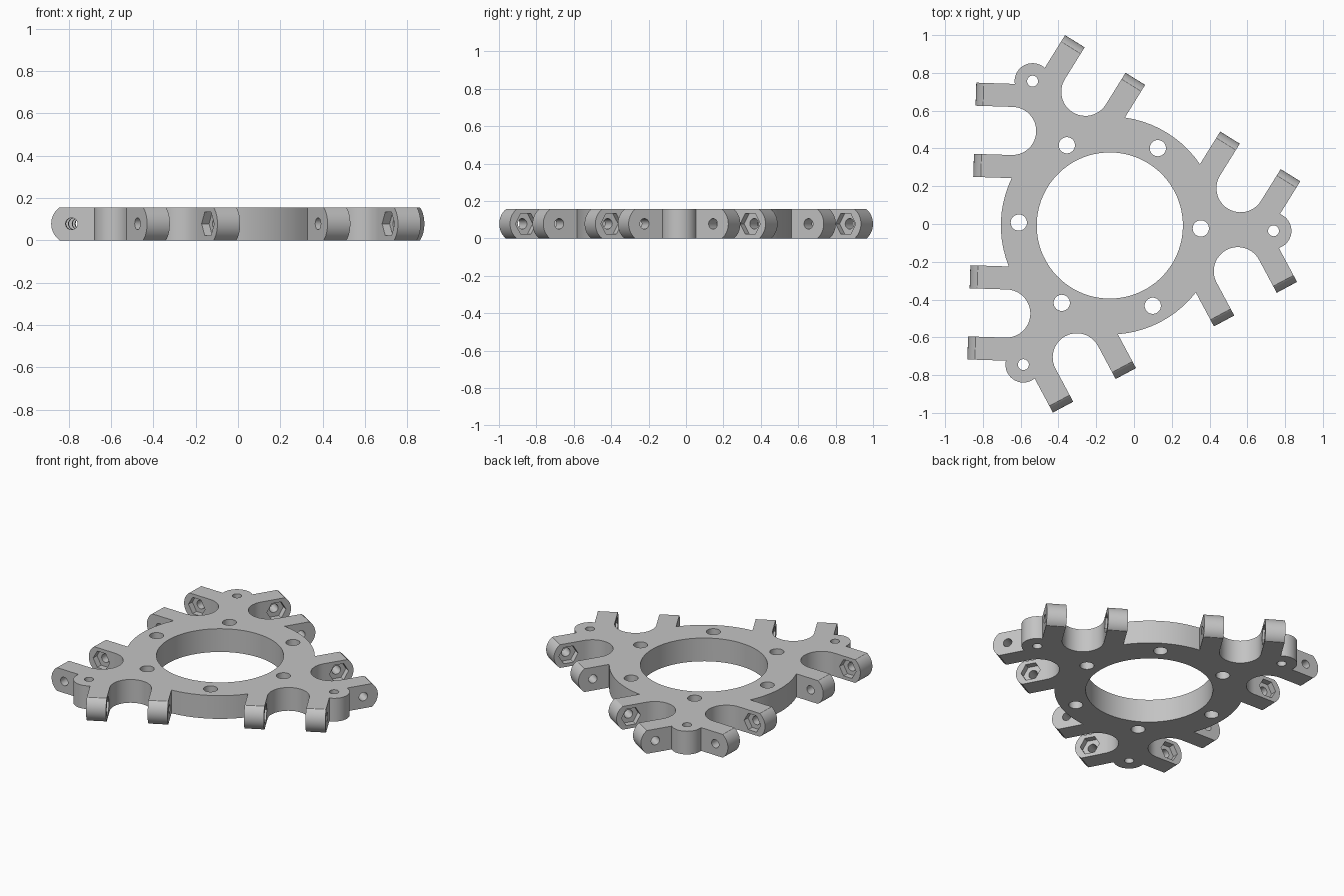
import bpy, bmesh
from math import radians, degrees, sin, cos, asin, sqrt
from mathutils import Matrix, Vector

if "Cube" in bpy.data.objects:
    bpy.data.objects.remove(bpy.data.objects["Cube"], do_unlink=True)

# Main dimensions
CENTER = Vector((-0.128, -0.008, 0))
TWIST = -1.85
THICK = 0.156
MID = THICK / 2
RING_IN, RING_OUT = 0.387, 0.577
ARM_IN, ARM_OUT, ARM_HALF = 0.295, 0.672, 0.061
TIP, TIP_R = 0.731, 0.096
SLOT_X = 0.533
BOSS_DIST, BOSS_R = 0.867, 0.095
PIVOT_X = TIP - TIP_R


def arc(cx, cy, r, a0, a1, n):
    """Points along an arc, both ends included (degrees)."""
    angles = [radians(a0 + (a1 - a0) * i / n) for i in range(n + 1)]
    return [(cx + r * cos(a), cy + r * sin(a)) for a in angles]


def circle(cx, cy, r, n):
    return arc(cx, cy, r, 0, 360, n)[:-1]


def prism(bm, pts, lo, hi, matrix):
    """Closed prism from a 2D outline, extruded from lo to hi."""
    bottom = [bm.verts.new(matrix @ Vector((x, y, lo))) for x, y in pts]
    top = [bm.verts.new(matrix @ Vector((x, y, hi))) for x, y in pts]
    bm.faces.new(bottom[::-1])
    bm.faces.new(top)
    n = len(pts)
    for i in range(n):
        j = (i + 1) % n
        bm.faces.new((bottom[i], bottom[j], top[j], top[i]))


def to_object(bm, name):
    bmesh.ops.recalc_face_normals(bm, faces=bm.faces[:])
    mesh = bpy.data.meshes.new(name)
    bm.to_mesh(mesh)
    bm.free()
    obj = bpy.data.objects.new(name, mesh)
    bpy.context.collection.objects.link(obj)
    return obj


def turned(angle):
    return Matrix.Translation(CENTER) @ Matrix.Rotation(radians(angle), 4, 'Z')


# Each side has four parallel arms pointing outward along local x
side_angles = [TWIST + 60 + 120 * k for k in range(3)]
sideways = Matrix.Rotation(radians(90), 4, 'X')

# Outline of one side: arms, slots, ring edge and the corner boss
outer = ARM_OUT + ARM_HALF
slot_lo, slot_hi = ARM_IN + ARM_HALF, ARM_OUT - ARM_HALF
slot_r = (slot_hi - slot_lo) / 2
notch = ARM_IN - ARM_HALF
blank_tip = TIP + 0.01
ring_a = degrees(asin(notch / RING_OUT))
half = [(blank_tip, notch), (blank_tip, slot_lo)]
half += arc(SLOT_X, slot_lo + slot_r, slot_r, 270, 90, 24)
half += [(blank_tip, slot_hi), (blank_tip, outer)]
boss_x, boss_y = BOSS_DIST * cos(radians(60)), BOSS_DIST * sin(radians(60))
boss_a = degrees(asin((outer - boss_y) / BOSS_R))
side = [(x, -y) for x, y in reversed(half)]
side += arc(0, 0, RING_OUT, -ring_a, ring_a, 10)
side += half
side += arc(boss_x, boss_y, BOSS_R, boss_a, 120 - boss_a, 20)

outline = []
for a in side_angles:
    rot = Matrix.Rotation(radians(a), 2)
    outline += [tuple(rot @ Vector(p)) for p in side]
bm = bmesh.new()
prism(bm, outline, 0, THICK, Matrix.Translation(CENTER))
plate = to_object(bm, "mounting_ring")

# Cutters: round holes, hexagonal nut pockets, rounded arm tips
holes, pockets, tips = bmesh.new(), bmesh.new(), bmesh.new()
prism(holes, circle(0, 0, RING_IN, 80), -0.1, 0.3, turned(TWIST))
for k in range(6):
    prism(holes, circle(0.482, 0, 0.043, 32), -0.1, 0.3, turned(TWIST + 60 * k))
tip_profile = arc(PIVOT_X, MID, TIP_R, -60, 60, 20)
tip_profile += [(0.8, tip_profile[-1][1]), (0.8, tip_profile[0][1])]
for a in side_angles:
    prism(holes, circle(BOSS_DIST, 0, 0.029, 24), -0.1, 0.3, turned(a + 60))
    across = turned(a) @ sideways
    prism(tips, tip_profile, -0.8, 0.8, across)
    for s in (-1, 1):
        for arm in (ARM_IN, ARM_OUT):
            ends = sorted((s * (arm - 0.08), s * (arm + 0.08)))
            prism(holes, circle(PIVOT_X, MID, 0.028, 24), *ends, across)
        for lo, hi in ((slot_lo - 0.04, slot_lo + 0.02), (slot_hi - 0.02, slot_hi + 0.04)):
            ends = sorted((s * lo, s * hi))
            prism(pockets, circle(PIVOT_X, MID, 0.063, 6), *ends, across)

bpy.context.view_layer.objects.active = plate
for bm, name in ((tips, "tip_cutter"), (holes, "hole_cutter"), (pockets, "pocket_cutter")):
    cutter = to_object(bm, name)
    cutter.hide_render = True
    mod = plate.modifiers.new(name, 'BOOLEAN')
    mod.operation = 'DIFFERENCE'
    mod.solver = 'EXACT'
    mod.object = cutter
    bpy.ops.object.modifier_apply(modifier=name)
    bpy.data.objects.remove(cutter, do_unlink=True)

# Single grey material
grey = bpy.data.materials.new("plain_grey")
grey.use_nodes = True
color = (0.55, 0.55, 0.55, 1)
grey.diffuse_color = color
grey.node_tree.nodes["Principled BSDF"].inputs["Base Color"].default_value = color
plate.data.materials.clear()
plate.data.materials.append(grey)

# Smooth curved walls, keep edges crisp
bpy.ops.object.select_all(action='DESELECT')
plate.select_set(True)
bpy.ops.object.shade_smooth_by_angle(angle=radians(30))
